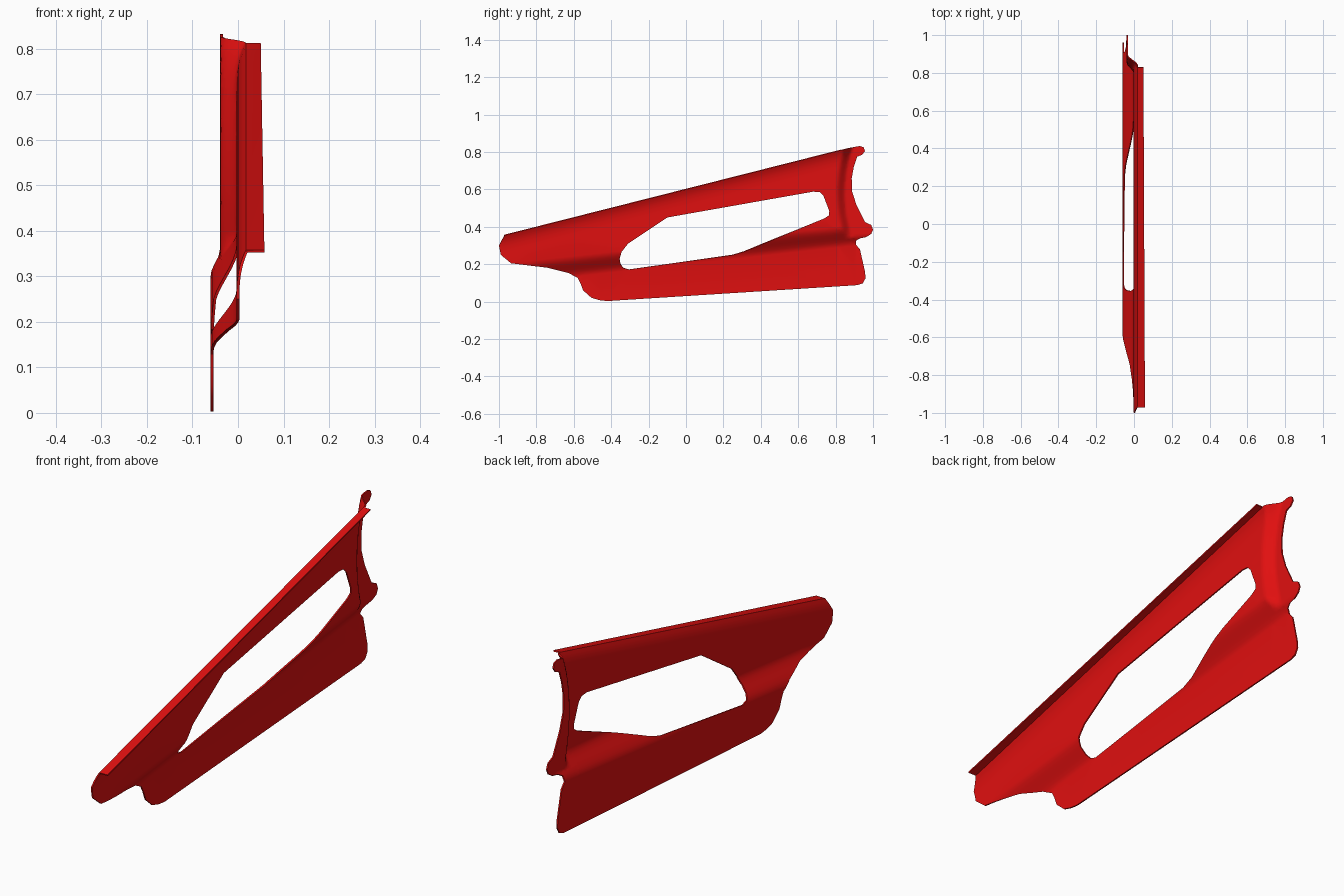
import bpy, bmesh
from mathutils import Vector

if "Cube" in bpy.data.objects:
    bpy.data.objects.remove(bpy.data.objects["Cube"])

# side outline (y, z); the top edge carries extra width that is folded into the flange
OUTLINE = [(-.97, .355), (-1, .30), (-.99, .25), (-.935, .205), (-.74, .183), (-.63, .155),
           (-.58, .128), (-.565, .10), (-.55, .06), (-.505, .02), (-.46, .007), (-.42, .003),
           (.915, .088), (.945, .098), (.96, .125), (.957, .16), (.93, .28), (.908, .305),
           (.91, .328), (.93, .34), (.965, .347), (.99, .362), (1, .385), (.99, .41),
           (.957, .425), (.91, .52), (.888, .59), (.886, .66), (.897, .72), (.915, .775),
           (.942, .785), (.957, .805), (.95, .825), (.93, .832), (.90, .827), (.83, .81),
           (.83, .841), (-.97, .394)]
HOLE = [(-.355, .23), (-.35, .20), (-.335, .18), (-.305, .172), (.25, .25), (.31, .268),
        (.74, .445), (.765, .462), (.766, .485), (.735, .565), (.715, .585), (.68, .588),
        (-.10, .45), (-.31, .31), (-.345, .265)]
TOP_SLOPE, STEP_SLOPE = .2528, .11


def top_line(y):
    return .355 + (y + .97) * TOP_SLOPE


def smooth(t):
    t = max(0, min(1, t))
    return t * t * (3 - 2 * t)


def formed(y, z):
    """Bend the flat sheet: lower joggle, curled top, folded flange, rear step."""
    d = top_line(y) - z
    x = -.057 + .057 * smooth((z - (.2 + STEP_SLOPE * y)) / .11)
    x += .019 * max(0, 1 - max(d, 0) / .1) ** 3
    if d < 0 and y < .8301:
        return Vector((x - d, y, z + d))
    k = smooth((y - (.80 + .7 * (z - .58) ** 2)) / .055)
    return Vector((x + k * (min(-.036, x) - x), y, z))


# flat sheet with window
bm = bmesh.new()
edges = []
for loop in (OUTLINE, HOLE):
    vs = [bm.verts.new((0, y, z)) for y, z in loop]
    edges += [bm.edges.new((a, b)) for a, b in zip(vs, vs[1:] + vs[:1])]
bmesh.ops.triangle_fill(bm, edges=edges, use_beauty=True, normal=(1, 0, 0))


def cut(point, normal, y_min=-9):
    faces = [f for f in bm.faces if f.calc_center_median().y > y_min]
    geom = faces + list({e for f in faces for e in f.edges}) + list({v for f in faces for v in f.verts})
    bmesh.ops.bisect_plane(bm, geom=geom, dist=1e-5, plane_co=point, plane_no=normal)


# bend lines along the joggle, the curl and the rear step
for i in range(9):
    cut((0, 0, .2 + .11 * i / 8), (0, -STEP_SLOPE, 1))
for d in (0, .012, .025, .04, .06, .08, .1):
    cut((0, 0, top_line(0) - d), (0, -TOP_SLOPE, 1))
for i in range(14):
    cut((0, .795 + i * .009, 0), (0, 1, 0))
for i in range(14):
    cut((0, 0, .33 + i * .035), (0, 0, 1), .795)
bmesh.ops.triangulate(bm, faces=bm.faces[:])
for v in bm.verts:
    v.co = formed(v.co.y, v.co.z)
bmesh.ops.recalc_face_normals(bm, faces=bm.faces[:])
if sum(f.normal.x * f.calc_area() for f in bm.faces) < 0:
    bmesh.ops.reverse_faces(bm, faces=bm.faces[:])

mesh = bpy.data.meshes.new("side_panel")
bm.to_mesh(mesh)
bm.free()
panel = bpy.data.objects.new("side_panel", mesh)
bpy.context.collection.objects.link(panel)

# sheet thickness
sol = panel.modifiers.new("thickness", 'SOLIDIFY')
sol.thickness, sol.offset = .006, 0
bpy.context.view_layer.objects.active = panel
panel.select_set(True)
bpy.ops.object.modifier_apply(modifier=sol.name)
bpy.ops.object.shade_smooth_by_angle()

red = bpy.data.materials.new("red_paint")
red.diffuse_color = (.75, .005, .005, 1)
red.use_nodes = True
red.node_tree.nodes["Principled BSDF"].inputs["Base Color"].default_value = red.diffuse_color
mesh.materials.append(red)
